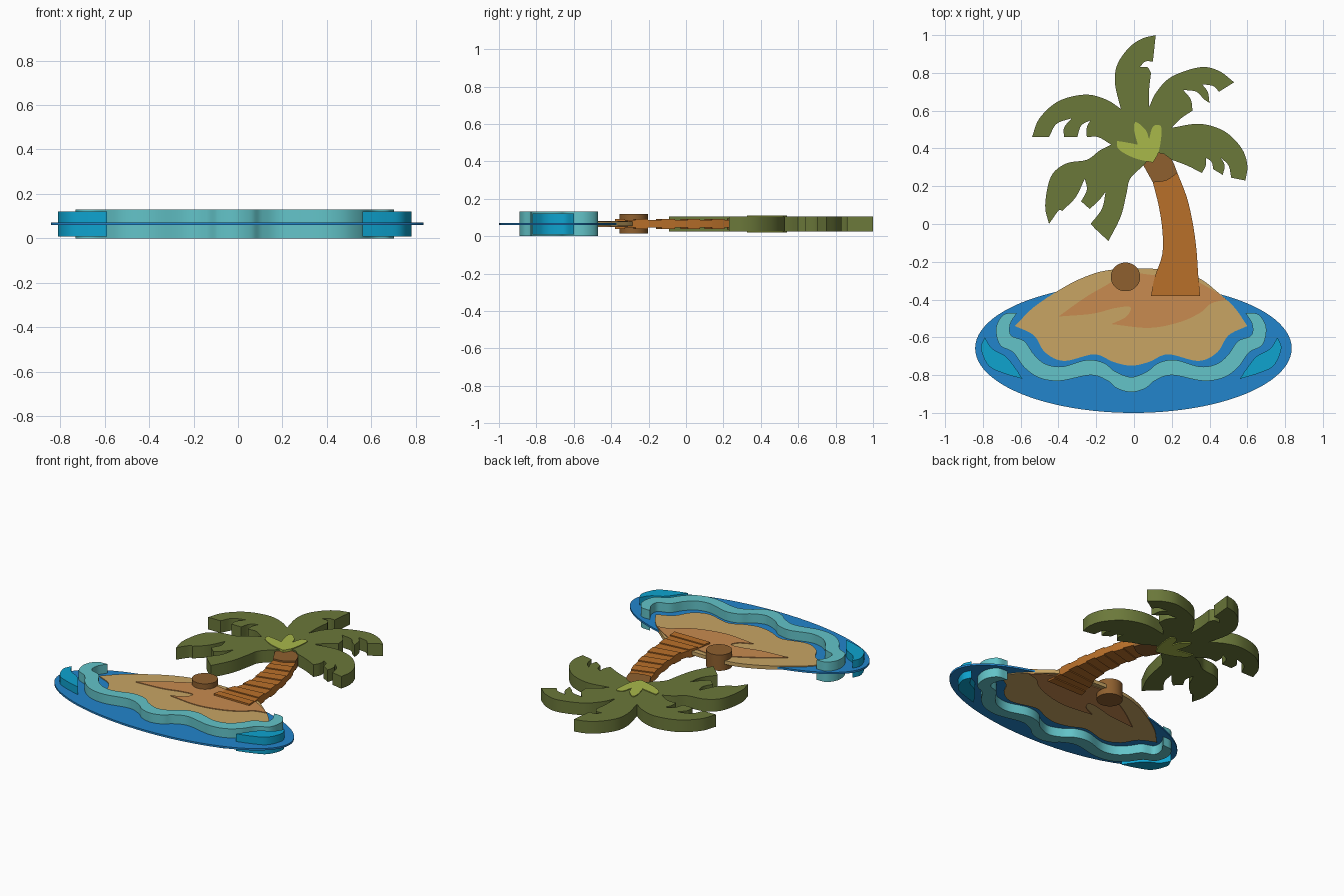
import bpy
import bmesh
import math
from mathutils import Vector

if "Cube" in bpy.data.objects:
    bpy.data.objects.remove(bpy.data.objects["Cube"], do_unlink=True)

UNIT = 0.01          # outlines are written in hundredths
MIDDLE = 0.0655      # every part is centred on this height
AXIS = -1.5          # mirror line of the shore and waves
STEPS = 6


def material(name, code):
    def linear(pair):
        c = int(pair, 16) / 255
        return c / 12.92 if c <= 0.04045 else ((c + 0.055) / 1.055) ** 2.4
    colour = [linear(code[i:i + 2]) for i in (0, 2, 4)] + [1.0]
    mat = bpy.data.materials.new(name)
    mat.use_nodes = True
    mat.diffuse_color = colour
    shader = next(n for n in mat.node_tree.nodes if n.type == "BSDF_PRINCIPLED")
    shader.inputs["Base Color"].default_value = colour
    shader.inputs["Roughness"].default_value = 0.8
    return mat


water_blue = material("water blue", "2285cc")
foam_aqua = material("foam aqua", "63c4c9")
wave_cyan = material("wave cyan", "0ea3cf")
sand_tan = material("sand tan", "c8a564")
sand_orange = material("wet sand orange", "c88b50")
bark_orange = material("bark orange", "b9702a")
husk_brown = material("husk brown", "8f602f")
leaf_green = material("leaf green", "6b783a")
bud_green = material("bud green", "a9b84a")


def smooth(points, steps=STEPS):
    """Smooth open curve through the points."""
    p = [Vector(q) for q in points]
    if len(p) < 3:
        return p
    p = [2 * p[0] - p[1]] + p + [2 * p[-1] - p[-2]]
    curve = []
    for a, b, c, d in zip(p, p[1:], p[2:], p[3:]):
        for k in range(steps):
            t = k / steps
            curve.append(0.5 * (2 * b + (c - a) * t + (2 * a - 5 * b + 4 * c - d) * t * t
                                + (3 * b - a - 3 * c + d) * t ** 3))
    return curve + [p[-2]]


def outline(chains):
    """Closed outline: each chain is a smooth run from the last corner to its own end."""
    last = chains[-1][-1]
    result = []
    for chain in chains:
        result += smooth([last] + chain)[1:]
        last = chain[-1]
    return result


def mirrored(points):
    return [(2 * AXIS - x, y) for x, y in points]


def plate(name, shapes, half, mat):
    """Upright-walled plate; each shape is (points, half thickness scale)."""
    bm = bmesh.new()
    for points, scale in shapes:
        h = half * scale
        face = bm.faces.new([bm.verts.new((x * UNIT, y * UNIT, MIDDLE - h)) for x, y in points])
        grown = bmesh.ops.extrude_face_region(bm, geom=[face], use_keep_orig=True)["geom"]
        moved = [v for v in grown if isinstance(v, bmesh.types.BMVert)]
        bmesh.ops.translate(bm, verts=moved, vec=(0, 0, 2 * h))
    bmesh.ops.recalc_face_normals(bm, faces=bm.faces)
    mesh = bpy.data.meshes.new(name)
    bm.to_mesh(mesh)
    bm.free()
    mesh.materials.append(mat)
    obj = bpy.data.objects.new(name, mesh)
    bpy.context.collection.objects.link(obj)
    bpy.ops.object.select_all(action="DESELECT")
    obj.select_set(True)
    bpy.context.view_layer.objects.active = obj
    bpy.ops.object.shade_smooth_by_angle(angle=math.radians(35))
    return obj


def ellipse(cx, cy, rx, ry, count):
    turns = [math.tau * k / count for k in range(count)]
    return [(cx + rx * math.cos(a), cy + ry * math.sin(a)) for a in turns]


# Water disc
plate("water", [(ellipse(-0.3, -65.8, 83.8, 34.2, 96), 1)], 0.006, water_blue)

# Sand island with a wavy front shore
shore = [(50, -59), (44, -68), (34, -72.5), (18, -69), (8, -73)]
sand_back = [(-53, -44), (-38, -34), (-26, -28), (-14, -24.5), (4, -23.5),
             (24, -25), (35, -29), (43, -35), (53, -44), (60, -54)]
sand = outline([sand_back, shore + [(AXIS, -75)] + mirrored(shore)[::-1] + [(-63, -54)]])
plate("sand", [(sand, 1)], 0.012, sand_tan)

# Darker sand patch
patch = outline([
    [(-26, -39), (-14, -32), (-4, -26), (10, -27), (29, -29), (40, -34), (49, -40)],
    [(41, -42), (35, -47), (24, -52), (8, -55), (-12, -53)],
    [(-4, -49), (-2, -44), (-10, -44.5), (-22, -47.5), (-40, -49)]])
plate("sand_patch", [(patch, 1)], 0.0165, sand_orange)

# Foam ribbon around the shore
foam_outer = [(66, -48), (70, -55), (68, -64), (61, -68), (55, -76), (47, -81.5),
              (36, -83), (20, -80), (11, -83), (6, -87)]
foam_inner = [(62.5, -53), (62, -59), (55, -62), (50, -69), (44, -74),
              (35, -75.5), (22, -72), (13, -73.5), (7, -78)]
foam = outline([
    foam_outer + [(AXIS, -89)] + mirrored(foam_outer)[::-1] + mirrored([(59, -47)]),
    mirrored(foam_inner) + [(AXIS, -81)] + foam_inner[::-1] + [(59, -47)]])
plate("foam", [(foam, 1)], 0.0655, foam_aqua)

# Wave crest on each side
crest = [[(78, -66), (74, -75), (66, -79), (56, -82)],
         [(60, -76), (65, -70), (72, -66), (76, -60)]]
plate("wave_left", [(outline(crest), 1)], 0.056, wave_cyan)
plate("wave_right", [(outline([mirrored(c) for c in crest]), 1)], 0.056, wave_cyan)

# Fallen coconut
plate("coconut", [(ellipse(-4.5, -28, 7.8, 7.6, 48), 1)], 0.052, husk_brown)

# Ringed trunk: slices that alternate in thickness
left_side = smooth([(9, -38), (11, -28), (15, -16), (15, -3), (13, 10), (10, 22)], 4)
right_side = smooth([(35, -38), (34, -27), (33, -13), (31, 1), (28, 14), (23, 27)], 4)
rings = []
for k in range(0, len(left_side) - 1, 2):
    a, b = left_side[k:k + 3], right_side[k:k + 3]
    rings.append((a + b[::-1], 1 if k % 4 == 0 else 0.75))
plate("trunk", rings, 0.027, bark_orange)

# Darker collar at the top of the trunk
collar = outline([[(17, 23), (23, 27)], [(20, 34), (16, 37)], [(11, 38), (5, 31)], [(10, 22)]])
plate("trunk_collar", [(collar, 1)], 0.03, husk_brown)

# Palm crown: fronds in clockwise order, notched on their inner sides
top_frond = [[(-10, 74), (-9, 84), (-3, 93), (4, 98), (11.5, 100)], [(10, 86)],
             [(6, 86), (3, 83)], [(7, 83), (9, 80)], [(8, 71), (8, 62)]]
upper_right_frond = [[(12, 70), (20, 78), (35, 83), (45, 81), (53, 75)], [(45, 70)],
                     [(42, 73), (36, 74)], [(39, 70), (40, 64)], [(37, 66)],
                     [(33, 70), (26, 71)], [(30, 66), (31, 60)], [(25, 56), (20, 51)]]
right_frond = [[(35, 53), (48, 49), (57, 40), (60, 31), (59, 23)], [(51.5, 24.5)],
               [(50, 31), (46, 35)], [(48, 31), (47, 26)], [(42, 29)],
               [(41, 33), (38, 35)], [(38, 31), (36, 27)], [(28, 31), (20, 34)],
               [(16, 37)], [(11, 38)], [(5, 31)]]
lower_frond = [[(-2, 24), (-4, 16), (-7, 4), (-13.5, -9)], [(-19, -4), (-23, 0)],
               [(-17, 8), (-15, 17)], [(-19, 12), (-23.5, 8)], [(-28, 12)],
               [(-25, 18), (-26, 24)], [(-31, 14), (-38, 7)], [(-40, 7), (-45, 0)],
               [(-47, 10), (-44, 25), (-36, 32), (-25, 34), (-18, 39), (-12, 42)]]
left_frond = [[(-19, 46), (-25, 46)], [(-25, 51), (-23, 55)], [(-28, 52), (-30, 46)],
              [(-37, 46)], [(-37, 51), (-33, 56)], [(-41, 53), (-45, 46)], [(-54, 46)],
              [(-50, 56), (-40, 65), (-26, 68.5), (-15, 66), (-7, 61)]]
crown = outline(top_frond + upper_right_frond + right_frond + lower_frond + left_frond)
plate("palm_crown", [(crown, 1)], 0.04, leaf_green)

# Bright three-lobed bud in the crown
bud = outline([[(-8, 39.5), (0, 35), (10, 32.5)],
               [(13, 38), (14.5, 47), (14, 52), (10, 51.5), (8, 45)],
               [(6, 50), (1, 54), (0, 50), (2, 42)], [(-3, 43), (-9, 44)]])
plate("crown_bud", [(bud, 1)], 0.045, bud_green)
